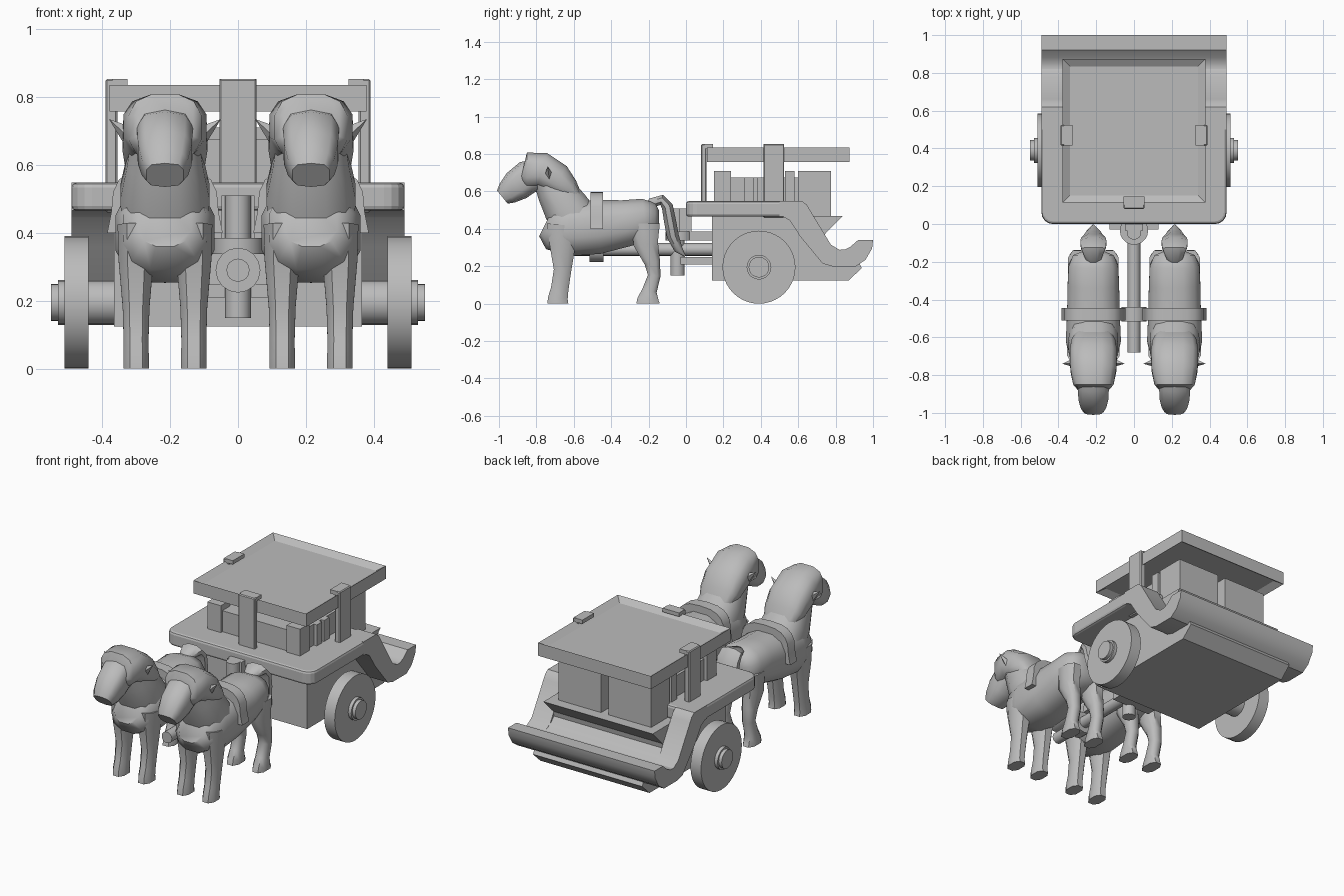
import bpy, bmesh, math
from mathutils import Vector

if "Cube" in bpy.data.objects:
    bpy.data.objects.remove(bpy.data.objects["Cube"])

grey = bpy.data.materials.new("plain grey")
grey.diffuse_color = (0.5, 0.5, 0.5, 1)
grey.use_nodes = True
grey.node_tree.nodes["Principled BSDF"].inputs["Base Color"].default_value = grey.diffuse_color


def finish(name, bm, smooth=None):
    bmesh.ops.recalc_face_normals(bm, faces=bm.faces)
    me = bpy.data.meshes.new(name)
    bm.to_mesh(me)
    bm.free()
    ob = bpy.data.objects.new(name, me)
    bpy.context.collection.objects.link(ob)
    me.materials.append(grey)
    if smooth:
        bpy.ops.object.select_all(action='DESELECT')
        ob.select_set(True)
        bpy.context.view_layer.objects.active = ob
        bpy.ops.object.shade_smooth_by_angle(angle=math.radians(smooth))
    return ob


def prism(name, pts, axis, a, b, smooth=None):
    """Extrude a 2D outline along an axis: x takes (y,z), y takes (x,z), z takes (x,y)."""
    def put(p, t):
        return {'x': (t, *p), 'y': (p[0], t, p[1]), 'z': (*p, t)}[axis]
    bm = bmesh.new()
    lo, hi = [[bm.verts.new(put(p, t)) for p in pts] for t in (a, b)]
    n = len(pts)
    bm.faces.new(lo)
    bm.faces.new(hi)
    for i in range(n):
        j = (i + 1) % n
        bm.faces.new((lo[i], lo[j], hi[j], hi[i]))
    return finish(name, bm, smooth)


def box(name, x, y, z, bevel=0):
    ob = prism(name, [(x[0], y[0]), (x[1], y[0]), (x[1], y[1]), (x[0], y[1])], 'z', *z)
    if bevel:
        m = ob.modifiers.new("bevel", 'BEVEL')
        m.width, m.segments = bevel, 1
    return ob


def disc(name, c, r, axis, a, b, n=32):
    pts = [(c[0] + r * math.cos(math.tau * i / n), c[1] + r * math.sin(math.tau * i / n))
           for i in range(n)]
    return prism(name, pts, axis, a, b, 40)


def power(v, p):
    return math.copysign(abs(v) ** p, v)


def loft(name, x, rings, n=12, p=0.8, smooth=50):
    """Skin along a path in the yz plane; each ring is (y, z, half width, half depth)."""
    bm = bmesh.new()
    loops = []
    for i, (y, z, w, h) in enumerate(rings):
        a, b = rings[max(i - 1, 0)], rings[min(i + 1, len(rings) - 1)]
        t = Vector((b[0] - a[0], b[1] - a[1])).normalized()
        loop = []
        for k in range(n):
            ang = math.tau * (k + 0.5) / n
            u, v = w * power(math.cos(ang), p), h * power(math.sin(ang), p)
            loop.append(bm.verts.new((x + u, y - t.y * v, z + t.x * v)))
        loops.append(loop)
    for a, b in zip(loops, loops[1:]):
        for k in range(n):
            j = (k + 1) % n
            bm.faces.new((a[k], a[j], b[j], b[k]))
    bm.faces.new(loops[0])
    bm.faces.new(loops[-1])
    return finish(name, bm, smooth)


# --- cart body, with a pointed ledge over the rear trough
prism("cart_body", [(.14, .125), (.87, .125), (.94, .19), (.91, .25), (.82, .288), (.775, .31),
                    (.74, .345), (.745, .375), (.84, .47), (.14, .47)], 'x', -.365, .365)

# --- deck with rounded front corners
corner = [(.49 - .06 + .06 * math.cos(a), .06 - .06 * math.sin(a))
          for a in [math.radians(d) for d in (0, 22, 45, 68, 90)]]
deck = prism("deck", [(.49, .62)] + corner + [(-x, y) for x, y in reversed(corner)] + [(-.49, .62)],
             'z', .465, .548)
bv = deck.modifiers.new("bevel", 'BEVEL')
bv.width, bv.segments = .014, 2

# --- rear trough across the whole width, and side rails sweeping down to it
prism("rear_trough", [(.775, .315), (.795, .297), (.82, .288), (.85, .29), (.88, .305), (.92, .34),
                      (1.0, .34), (.995, .295), (.96, .235), (.91, .2), (.78, .2), (.73, .215)],
      'x', -.49, .49, 30)
for s in (-1, 1):
    prism("side_rail", [(.5, .548), (.62, .548), (.645, .53), (.66, .505), (.775, .315), (.82, .288),
                        (.82, .2), (.78, .2), (.73, .215), (.61, .36), (.555, .445), (.52, .465),
                        (.5, .465)], 'x', s * .365, s * .49, 30)

    # --- wheels and hubs
    disc("wheel", (.39, .195), .195, 'x', s * .44, s * .51, 40)
    disc("hub", (.39, .195), .066, 'x', s * .35, s * .53, 20)
    disc("hub_cap", (.39, .195), .055, 'x', s * .52, s * .55, 20)

    # --- cargo at the sides and back
    box("back_crate", (s * .025, s * .31), (.6, .775), (.46, .71))
    box("front_post", (s * .22, s * .31), (.15, .24), (.54, .71))
    for y in (.31, .38, .53):
        box("side_slat", (s * .27, s * .31), (y, y + .05), (.54, .71 if y == .53 else .675))

    # --- side straps hooked over the lid
    box("side_strap", (s * .355, s * .39), (.415, .525), (.46, .853), .005)
    box("side_strap_hook", (s * .325, s * .37), (.415, .525), (.83, .853))

box("cargo", (-.29, .29), (.165, .7), (.54, .675))
box("front_strap", (-.055, .055), (.08, .11), (.54, .853), .005)
box("front_strap_hook", (-.055, .055), (.1, .145), (.83, .853))

# --- lid: a tray with a raised mitred rim on both sides
bm = bmesh.new()
bmesh.ops.create_cube(bm, size=1)
for v in bm.verts:
    v.co = (v.co.x * .755, .493 + v.co.y * .76, .796 + v.co.z * .078)
bm.faces.ensure_lookup_table()
caps = [f for f in bm.faces if abs(f.normal.z) > .9]
for f in caps:
    bmesh.ops.inset_region(bm, faces=[f], thickness=.055, depth=0)
    up = f.normal.z
    for v in f.verts:
        v.co.z -= up * .025
finish("lid", bm)

# --- draft pole, hitch post and cross pieces
disc("draft_pole", (0, .29), .034, 'y', -.68, .15, 16)
disc("pole_collar", (0, .29), .066, 'y', -.515, -.44, 16)
disc("hitch_post", (0, -.045), .038, 'z', .15, .51, 16)
disc("hitch_collar", (0, -.035), .075, 'z', .338, .385, 20)
box("hitch_bracket", (-.05, .05), (-.03, .15), (.338, .385))
box("upper_block", (-.12, .12), (-.035, .03), (.385, .51)).scale.x = .4
box("cross_bar", (-.13, .13), (-.03, .15), (.21, .25))


# --- draught animals
def animal(cx):
    loft("body", cx, [(-.75, .43, .08, .08), (-.72, .415, .125, .13), (-.62, .4, .15, .15),
                      (-.47, .41, .143, .148), (-.32, .43, .14, .128), (-.22, .45, .135, .115),
                      (-.165, .45, .11, .09), (-.145, .45, .06, .05)])
    loft("neck", cx, [(-.585, .42, .13, .14), (-.645, .52, .135, .125), (-.7, .61, .115, .105),
                      (-.75, .7, .1, .08)])
    loft("head", cx, [(-.76, .7, .08, .08), (-.85, .675, .085, .09), (-.905, .632, .082, .085),
                      (-.955, .592, .07, .065), (-.982, .57, .056, .045)], 10, .65)
    loft("mane", cx, [(-.872, .715, .085, .085), (-.85, .71, .11, .1), (-.77, .715, .125, .097),
                      (-.69, .665, .128, .09), (-.63, .61, .12, .065), (-.585, .57, .1, .035)], 12, .75)
    loft("tail", cx, [(-.2, .5, .03, .03), (-.18, .54, .045, .03), (-.13, .555, .07, .03),
                      (-.1, .52, .075, .033), (-.085, .44, .07, .035), (-.07, .36, .055, .035),
                      (-.04, .29, .035, .025), (-.005, .255, .004, .004)], 8, 1)
    for s in (-1, 1):
        lx = cx + s * .085
        loft("front_leg", lx, [(-.65, .42, .058, .1), (-.66, .32, .055, .075), (-.66, .18, .042, .05),
                               (-.675, .08, .039, .05), (-.685, .03, .04, .056), (-.685, 0, .04, .06)], 8)
        loft("hind_leg", lx, [(-.215, .43, .052, .08), (-.215, .32, .052, .07), (-.18, .22, .042, .045),
                              (-.17, .15, .036, .036), (-.195, .07, .036, .042),
                              (-.203, .025, .04, .06), (-.203, 0, .04, .067)], 8)
        # pointed ear angled outwards
        bm = bmesh.new()
        ring = [bm.verts.new((cx + s * .095, -.735 + dy, .67 + dz))
                for dy, dz in ((-.025, 0), (0, .04), (.03, .01), (.01, -.05))]
        tip = bm.verts.new((cx + s * .165, -.74, .735))
        bm.faces.new(ring)
        for i in range(4):
            bm.faces.new((ring[i], ring[(i + 1) % 4], tip))
        finish("ear", bm)
    # harness band arched over the back
    arch = [math.pi * i / 10 for i in range(11)]
    outer = [(cx + .158 * power(math.cos(a), .7), .46 + .138 * power(math.sin(a), .7)) for a in arch]
    inner = [(cx + .125 * power(math.cos(a), .7), .46 + .085 * power(math.sin(a), .7)) for a in arch]
    prism("harness_band", [(cx + .17, .4)] + outer + [(cx - .17, .4), (cx - .135, .4)]
          + inner[::-1] + [(cx + .135, .4)], 'y', -.51, -.445, 40)


for side in (-1, 1):
    animal(side * .215)
